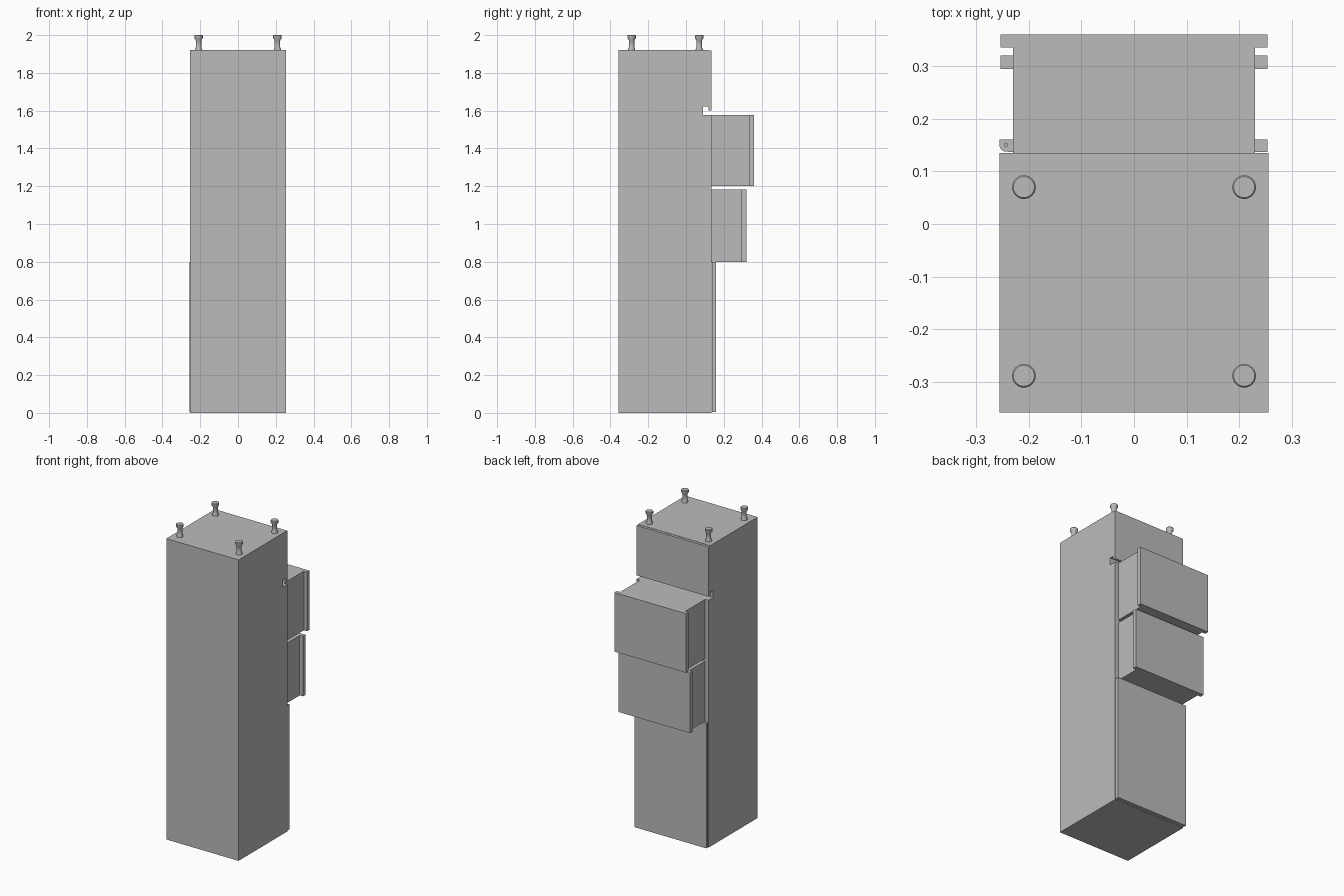
import bpy, bmesh, math

cube = bpy.data.objects.get("Cube")
if cube:
    bpy.data.objects.remove(cube, do_unlink=True)

grey = bpy.data.materials.new("plain grey")
grey.use_nodes = True
GREY = (0.5, 0.5, 0.5, 1)
grey.diffuse_color = GREY
grey.node_tree.nodes["Principled BSDF"].inputs["Base Color"].default_value = GREY


def add_object(name, bm):
    bmesh.ops.recalc_face_normals(bm, faces=bm.faces)
    mesh = bpy.data.meshes.new(name)
    bm.to_mesh(mesh)
    bm.free()
    mesh.materials.append(grey)
    ob = bpy.data.objects.new(name, mesh)
    bpy.context.collection.objects.link(ob)
    return ob


def prism(name, points, offset):
    """Extrude a closed outline of 3D points along an offset."""
    bm = bmesh.new()
    face = bm.faces.new([bm.verts.new(p) for p in points])
    ext = bmesh.ops.extrude_face_region(bm, geom=[face])
    moved = [g for g in ext["geom"] if isinstance(g, bmesh.types.BMVert)]
    bmesh.ops.translate(bm, verts=moved, vec=offset)
    return add_object(name, bm)


def box(name, x0, x1, y0, y1, z0, z1):
    return prism(name, [(x0, y0, z0), (x1, y0, z0), (x1, y1, z0), (x0, y1, z0)],
                 (0, 0, z1 - z0))


def lathe(name, profile, x, y, sides=24):
    """Turn a (radius, height) profile around a vertical axis."""
    bm = bmesh.new()
    rings = [[bm.verts.new((x + r * math.cos(a), y + r * math.sin(a), z))
              for a in (2 * math.pi * i / sides for i in range(sides))]
             for r, z in profile]
    for low, high in zip(rings, rings[1:]):
        for i in range(sides):
            j = (i + 1) % sides
            bm.faces.new((low[i], low[j], high[j], high[i]))
    bm.faces.new(rings[0])
    bm.faces.new(rings[-1])
    ob = add_object(name, bm)
    bpy.ops.object.select_all(action='DESELECT')
    bpy.context.view_layer.objects.active = ob
    ob.select_set(True)
    bpy.ops.object.shade_smooth_by_angle(angle=math.radians(35))
    return ob


W = 0.255       # half width of the cabinet
INNER = 0.23    # half width of the drawer boxes
BACK = 0.135    # plane the drawers slide out of

# Cabinet body, stepped in for the finger groove and the closed upper panel
side = [(-0.358, 0), (BACK, 0), (BACK, 1.577), (0.09, 1.577),
        (0.09, 1.622), (0.118, 1.622), (0.118, 1.92), (-0.358, 1.92)]
prism("cabinet_body", [(-W, y, z) for y, z in side], (2 * W, 0, 0))

# Closed panel whose lower lip hangs over the groove
box("upper_panel", -W, W, 0.118, BACK, 1.60, 1.918)

# Two pulled-out drawers: narrow box with a wider face plate
for name, y0, y1, z0, z1 in (("upper_drawer", 0.335, 0.36, 1.20, 1.577),
                             ("lower_drawer", 0.294, 0.32, 0.80, 1.183)):
    box(name + "_box", -INNER, INNER, BACK, y0, z0, z1)
    box(name + "_face", -0.253, 0.253, y0, y1, z0, z1)

# Door with a rounded hinge corner next to the body
HX, HY, HR = -0.243, 0.150, 0.0125
arc = [(HX + HR * math.cos(a), HY + HR * math.sin(a))
       for a in (math.pi * (1 + 0.5 * i / 6) for i in range(7))]
outline = [(0.253, 0.16), (-0.2555, 0.16)] + arc + [(-0.232, 0.1365), (0.253, 0.1365)]
prism("door", [(x, y, 0.004) for x, y in outline], (0, 0, 0.796))
lathe("hinge_pin", [(0.004, 0.79), (0.004, 0.803)], HX, HY, 12)

# Spool-shaped feet
spool = [(0.019, 1.92), (0.019, 1.926), (0.0145, 1.936), (0.0145, 1.972),
         (0.0225, 1.984), (0.0225, 1.997), (0.020, 2.0)]
for sx, x in (("right", -0.209), ("left", 0.209)):
    for sy, y in (("front", -0.288), ("back", 0.07)):
        lathe(f"{sy}_{sx}_foot", spool, x, y)
